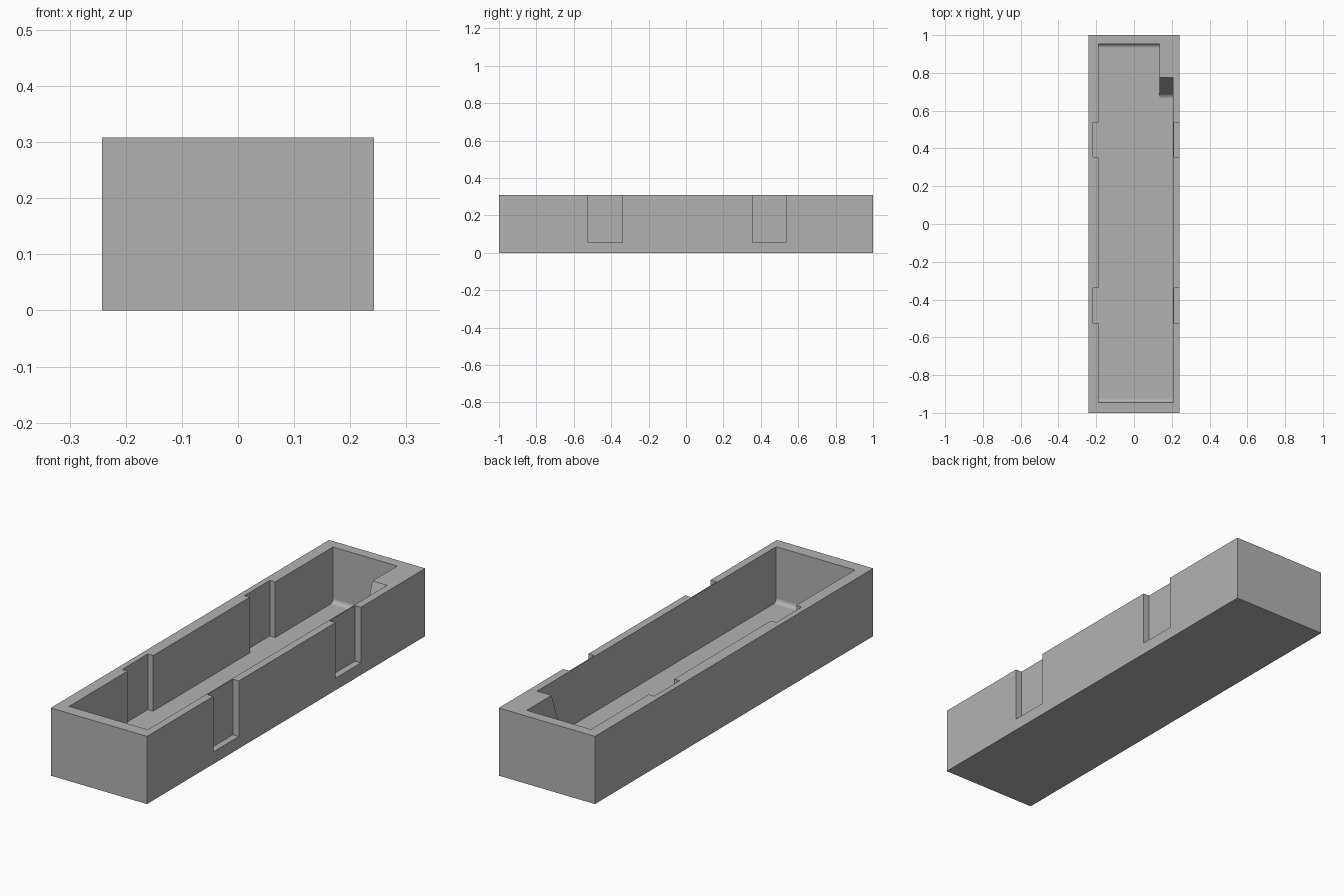
import bpy, bmesh
from mathutils import Vector

cube = bpy.data.objects.get("Cube")
if cube:
    bpy.data.objects.remove(cube, do_unlink=True)

HALF_W, HALF_L, HEIGHT, FLOOR = 0.242, 1.0, 0.308, 0.055
ABOVE = HEIGHT + 0.05

grey = bpy.data.materials.new("plain grey")
grey.use_nodes = True
colour = (0.45, 0.45, 0.45, 1)
grey.diffuse_color = colour
grey.node_tree.nodes["Principled BSDF"].inputs["Base Color"].default_value = colour


def prism(name, profile, x0, x1, fillet=0):
    """Extrude a (y, z) profile along x; optionally round its two bottom end edges."""
    bm = bmesh.new()
    face = bm.faces.new([bm.verts.new((x0, y, z)) for y, z in profile])
    extruded = bmesh.ops.extrude_face_region(bm, geom=[face])
    moved = [v for v in extruded["geom"] if isinstance(v, bmesh.types.BMVert)]
    bmesh.ops.translate(bm, verts=moved, vec=Vector((x1 - x0, 0, 0)))
    bmesh.ops.recalc_face_normals(bm, faces=bm.faces)
    if fillet:
        low = min(z for _, z in profile)
        edges = [e for e in bm.edges
                 if all(abs(v.co.z - low) < 1e-5 for v in e.verts)
                 and abs(e.verts[0].co.x - e.verts[1].co.x) > 1e-4]
        bmesh.ops.bevel(bm, geom=edges, offset=fillet, segments=8,
                        profile=0.5, affect='EDGES')
    mesh = bpy.data.meshes.new(name)
    bm.to_mesh(mesh)
    bm.free()
    mesh.materials.append(grey)
    obj = bpy.data.objects.new(name, mesh)
    bpy.context.collection.objects.link(obj)
    return obj


def box_profile(y0, y1, z0, z1):
    return [(y0, z0), (y1, z0), (y1, z1), (y0, z1)]


def cut(target, cutter):
    cutter.hide_render = True
    mod = target.modifiers.new("cut", 'BOOLEAN')
    mod.operation, mod.solver, mod.object = 'DIFFERENCE', 'EXACT', cutter
    bpy.context.view_layer.objects.active = target
    bpy.ops.object.modifier_apply(modifier=mod.name)
    bpy.data.objects.remove(cutter, do_unlink=True)


# Outer block
tray = prism("tray_body", box_profile(-HALF_L, HALF_L, 0, HEIGHT), -HALF_W, HALF_W)

# Main cavity, stopping short of the solid corner block
FRONT, BACK, LEFT, RIGHT, STEP = -0.944, 0.953, -0.189, 0.207, 0.134
cut(tray, prism("cavity_cutter", box_profile(FRONT, BACK, FLOOR, ABOVE),
                LEFT, STEP, 0.02))

# Remaining cavity strip, ending in the steep ramp below the corner block
ramp_foot, ramp_top = 0.683, 0.775
overrun = (ramp_top - ramp_foot) * (ABOVE - FLOOR) / (HEIGHT - FLOOR)
strip = [(FRONT, FLOOR), (ramp_foot, FLOOR), (ramp_foot + overrun, ABOVE), (FRONT, ABOVE)]
cut(tray, prism("ramp_cutter", strip, STEP - 0.1, RIGHT, 0.02))

# Slots: inside one long wall, outside the other
for y0, y1 in ((-0.523, -0.34), (0.355, 0.537)):
    slot = box_profile(y0, y1, FLOOR, ABOVE)
    cut(tray, prism("inner_slot_cutter", slot, -0.216, LEFT + 0.05))
    cut(tray, prism("outer_slot_cutter", slot, 0.212, HALF_W + 0.05))
